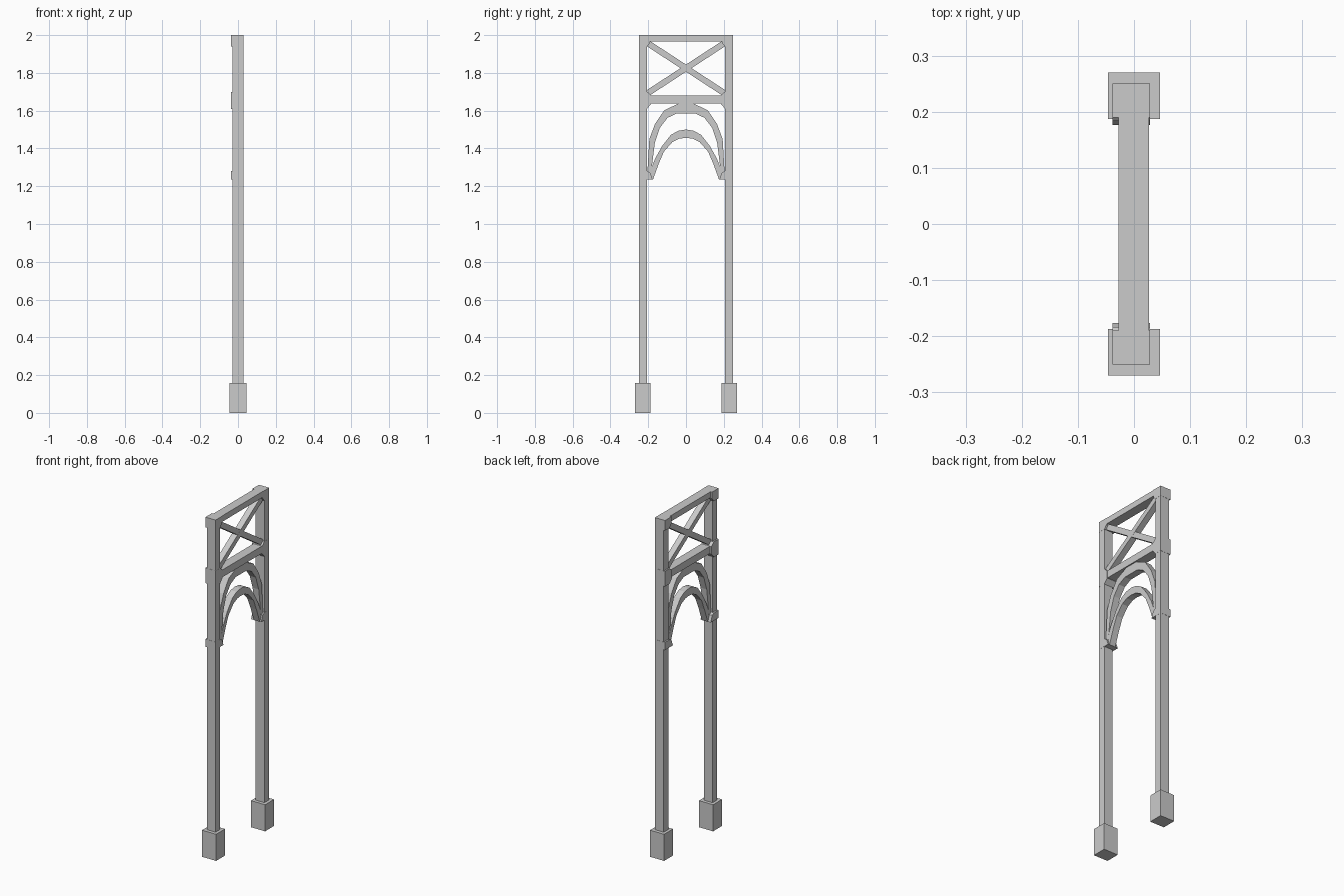
import bpy
from math import atan2, sin, cos

if "Cube" in bpy.data.objects:
    bpy.data.objects.remove(bpy.data.objects["Cube"])


def prism(name, profile, x0, x1, mirror=False):
    """Extrude a closed (y, z) outline from x0 to x1, optionally mirrored in y."""
    n = len(profile)
    verts = [(x, y, z) for x in (x0, x1) for y, z in profile]
    faces = [list(range(n))[::-1], list(range(n, 2 * n))]
    faces += [(i, (i + 1) % n, n + (i + 1) % n, n + i) for i in range(n)]
    mesh = bpy.data.meshes.new(name)
    mesh.from_pydata(verts, [], faces)
    area = sum(profile[i][0] * profile[(i + 1) % n][1]
               - profile[(i + 1) % n][0] * profile[i][1] for i in range(n))
    if area < 0:
        mesh.flip_normals()
    obj = bpy.data.objects.new(name, mesh)
    bpy.context.collection.objects.link(obj)
    if mirror:
        obj.modifiers.new("Mirror", "MIRROR").use_axis = (False, True, False)
    return obj


def rect(y0, y1, z0, z1):
    return [(y0, z0), (y1, z0), (y1, z1), (y0, z1)]


def brace(name, a, b, width, depth):
    """Straight bar between two (y, z) points."""
    ang = atan2(b[1] - a[1], b[0] - a[0])
    dy, dz = -sin(ang) * width / 2, cos(ang) * width / 2
    prism(name, [(a[0] - dy, a[1] - dz), (b[0] - dy, b[1] - dz),
                 (b[0] + dy, b[1] + dz), (a[0] + dy, a[1] + dz)], -depth, depth)


def arch(name, outer, inner, depth):
    """Arch from half outlines listed foot to crown, completed by reflection."""
    def whole(half):
        return half + [(-y, z) for y, z in reversed(half) if y > 0]
    prism(name, whole(outer) + whole(inner)[::-1], -depth, depth)


# Footings and posts
prism("footing", rect(0.187, 0.27, 0, 0.157), -0.046, 0.046, True)
prism("post", rect(0.207, 0.249, 0.15, 1.998), -0.029, 0.028, True)

# Horizontal beams
prism("top_beam", rect(-0.21, 0.21, 1.965, 2.0), -0.028, 0.027)
prism("middle_beam", rect(-0.21, 0.21, 1.637, 1.68), -0.028, 0.027)

# Crossed braces
brace("brace_rising", (-0.21, 1.688), (0.21, 1.962), 0.032, 0.018)
brace("brace_falling", (-0.21, 1.962), (0.21, 1.688), 0.032, 0.0175)

# Joint blocks that wrap the posts and stand proud at the -x side
prism("top_joint", [(0.25, 1.94), (0.205, 1.94), (0.19, 1.96), (0.19, 2.0), (0.25, 2.0)],
      -0.038, 0.0285, True)
prism("middle_joint", [(0.25, 1.61), (0.207, 1.61), (0.184, 1.636), (0.184, 1.68),
                       (0.205, 1.70), (0.25, 1.70)], -0.038, 0.0285, True)
prism("arch_joint", [(0.25, 1.235), (0.176, 1.235), (0.19, 1.272), (0.205, 1.28), (0.25, 1.28)],
      -0.038, 0.0285, True)

# Upper and lower arches
arch("upper_arch",
     [(0.205, 1.26), (0.194, 1.45), (0.164, 1.53), (0.115, 1.602), (0.035, 1.64)],
     [(0.186, 1.26), (0.165, 1.43), (0.138, 1.51), (0.098, 1.562), (0.05, 1.585)], 0.02)
arch("lower_arch",
     [(0.205, 1.24), (0.164, 1.345), (0.127, 1.412), (0.08, 1.472), (0.04, 1.494), (0, 1.50)],
     [(0.175, 1.235), (0.144, 1.32), (0.117, 1.383), (0.072, 1.434), (0.035, 1.452), (0, 1.456)],
     0.0195)
